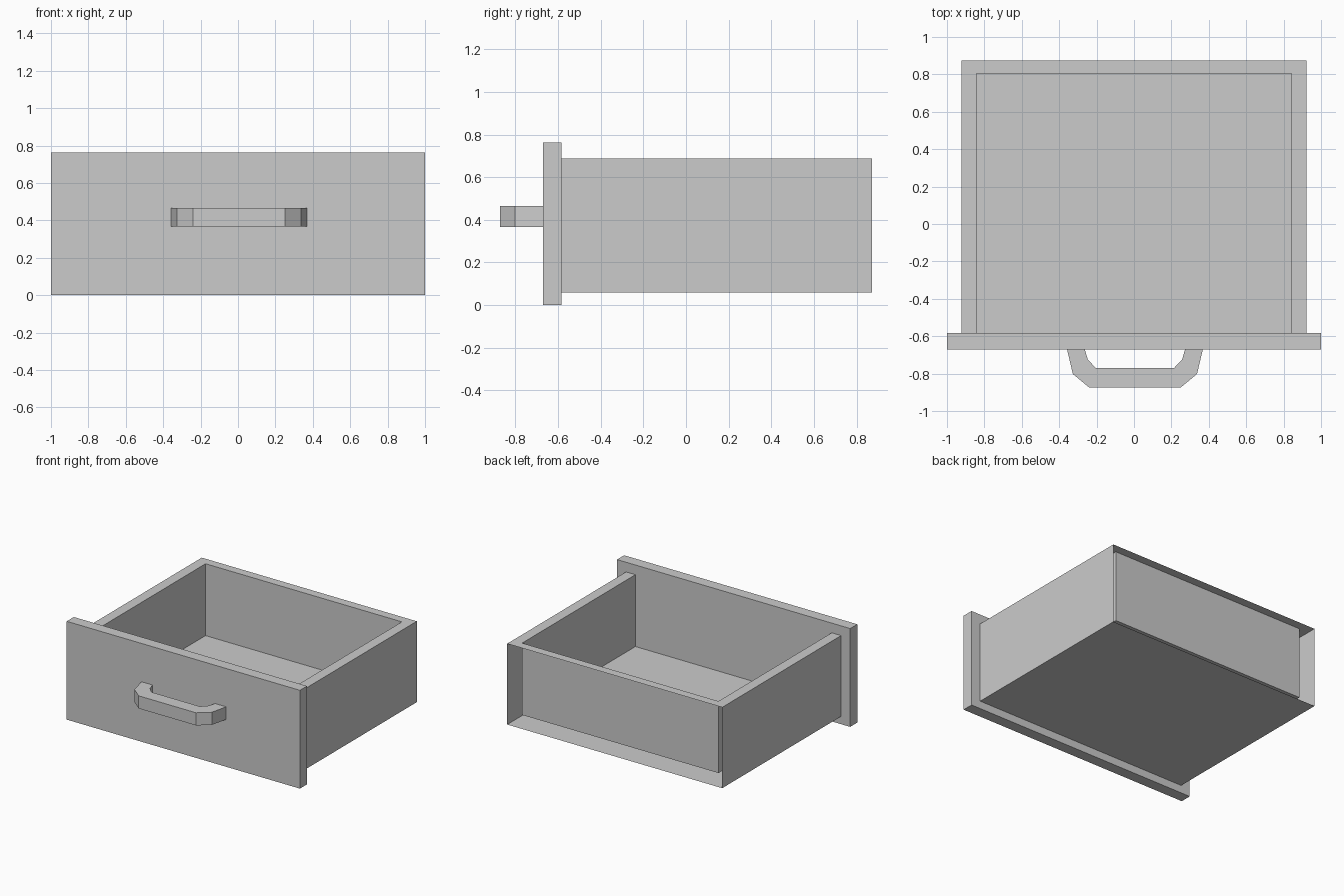
import bpy, bmesh

cube = bpy.data.objects.get("Cube")
if cube:
    bpy.data.objects.remove(cube, do_unlink=True)

grey = bpy.data.materials.new("plain_grey")
grey.use_nodes = True
grey.diffuse_color = (0.6, 0.6, 0.6, 1)
grey.node_tree.nodes["Principled BSDF"].inputs["Base Color"].default_value = grey.diffuse_color

FRONT, PANEL_BACK, INNER_BACK, BACK = -0.67, -0.583, 0.805, 0.873
BOTTOM, FLOOR, TOP = 0.06, 0.13, 0.687
OUTER, INNER = 0.922, 0.842


def finish(name, bm):
    mesh = bpy.data.meshes.new(name)
    bm.to_mesh(mesh)
    bm.free()
    mesh.materials.append(grey)
    obj = bpy.data.objects.new(name, mesh)
    bpy.context.collection.objects.link(obj)
    return obj


def sheet(bm, profile, y0, y1):
    """Sweep an open (x, z) profile along y as a thin skin."""
    near = [bm.verts.new((x, y0, z)) for x, z in profile]
    far = [bm.verts.new((x, y1, z)) for x, z in profile]
    for i in range(len(profile) - 1):
        bm.faces.new((near[i], near[i + 1], far[i + 1], far[i]))


def prism(name, outline, z0, z1):
    """Extrude a closed (x, y) outline upwards."""
    bm = bmesh.new()
    base = bm.faces.new([bm.verts.new((x, y, z0)) for x, y in outline])
    top = bmesh.ops.extrude_face_region(bm, geom=[base], use_keep_orig=True)
    moved = [v for v in top["geom"] if isinstance(v, bmesh.types.BMVert)]
    bmesh.ops.translate(bm, verts=moved, vec=(0, 0, z1 - z0))
    bmesh.ops.recalc_face_normals(bm, faces=bm.faces)
    return finish(name, bm)


# Front panel
prism("front_panel", [(-1, FRONT), (1, FRONT), (1, PANEL_BACK), (-1, PANEL_BACK)], 0, 0.762)

# Drawer body: hollow double skin, open at the rear between the skins
bm = bmesh.new()
outer = [(-INNER, TOP), (-OUTER, TOP), (-OUTER, BOTTOM)]
sheet(bm, outer + [(-x, z) for x, z in reversed(outer)], PANEL_BACK, BACK)
inner = [(INNER, TOP), (INNER, FLOOR), (-INNER, FLOOR), (-INNER, TOP)]
sheet(bm, inner, PANEL_BACK, INNER_BACK)
# Inner back wall and the rear rim above the gap
back_wall = [(x, INNER_BACK, z) for x, z in inner]
rear_rim = [(-INNER, INNER_BACK, TOP), (INNER, INNER_BACK, TOP),
            (INNER, BACK, TOP), (-INNER, BACK, TOP)]
for corners in (back_wall, rear_rim):
    bm.faces.new([bm.verts.new(c) for c in corners])
bmesh.ops.remove_doubles(bm, verts=bm.verts, dist=0.0001)
finish("drawer_body", bm)

# Handle: angular bow, mirrored left to right
outside = [(0.363, FRONT), (0.332, -0.802), (0.246, -0.873)]
inside = [(0.208, -0.771), (0.252, -0.725), (0.268, FRONT)]
half = outside + [(-x, y) for x, y in reversed(outside)]
half += [(-x, y) for x, y in reversed(inside)] + inside
handle = prism("handle", half, 0.367, 0.465)
handle.location.x = 0.005
